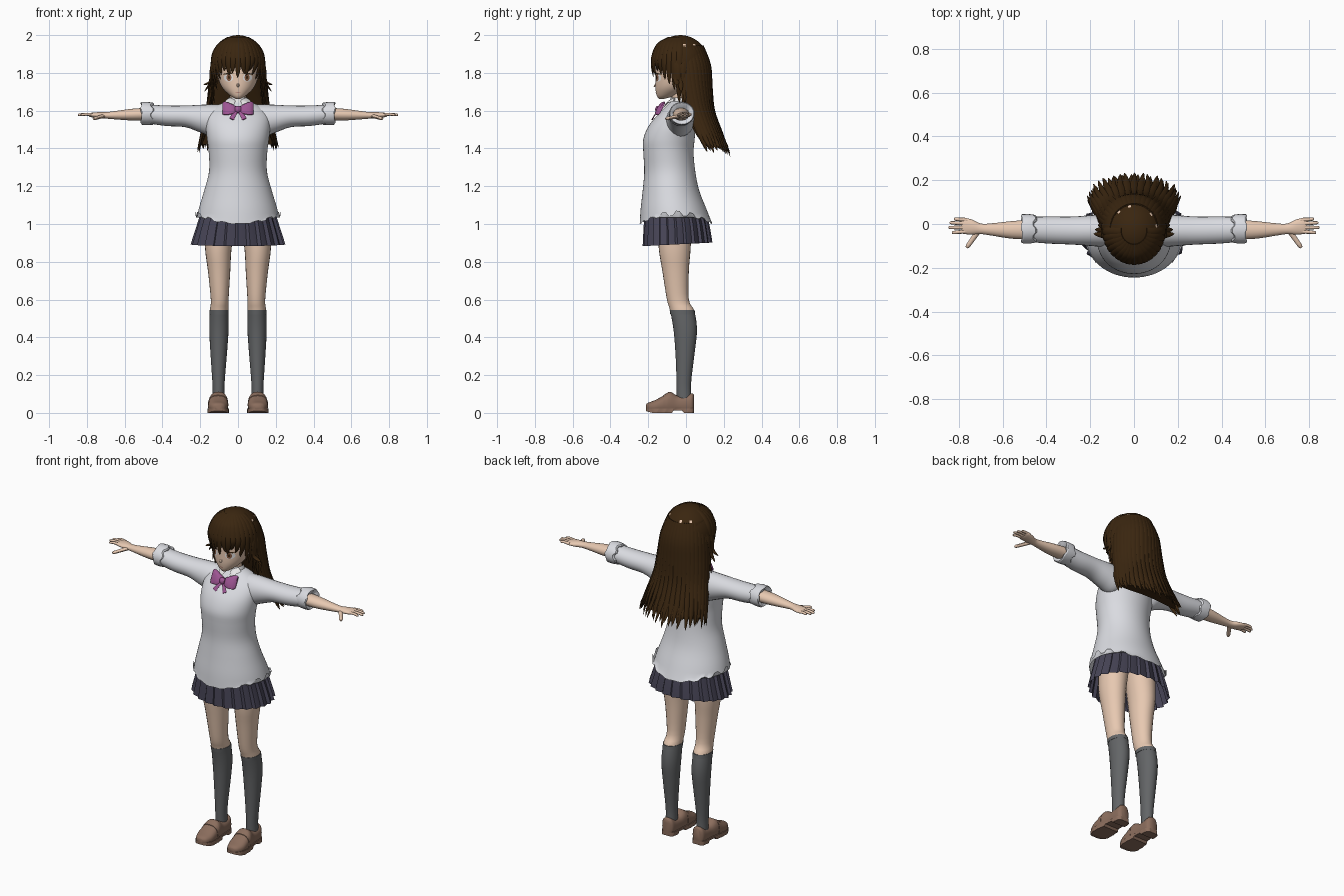
import bpy, bmesh, math, random
from math import sin, cos, pi, radians
from mathutils import Vector
from mathutils.bvhtree import BVHTree

random.seed(4)
if "Cube" in bpy.data.objects:
    bpy.data.objects.remove(bpy.data.objects["Cube"])


def material(name, r, g, b):
    m = bpy.data.materials.new(name)
    m.use_nodes = True
    m.diffuse_color = (r, g, b, 1)
    bsdf = m.node_tree.nodes["Principled BSDF"]
    bsdf.inputs["Base Color"].default_value = (r, g, b, 1)
    bsdf.inputs["Roughness"].default_value = 0.8
    return m


SKIN = material("skin", .80, .58, .44)
HAIR = material("dark brown hair", .042, .019, .005)
KNIT = material("pale grey sweater", .70, .71, .75)
SKIRT = material("navy skirt", .062, .058, .092)
SOCK = material("grey sock", .125, .13, .135)
SHOE = material("brown shoe", .26, .155, .11)
BOW = material("purple bow", .34, .09, .29)
WHITE = material("white", .85, .84, .84)
IRIS = material("brown iris", .25, .11, .06)
LIPS = material("lip pink", .50, .22, .18)


def finish(bm, name, mats, angle=50, paint=None):
    bmesh.ops.recalc_face_normals(bm, faces=bm.faces)
    if paint:
        for f in bm.faces:
            f.material_index = paint(f.calc_center_median())
    me = bpy.data.meshes.new(name)
    bm.to_mesh(me)
    bm.free()
    for m in mats:
        me.materials.append(m)
    ob = bpy.data.objects.new(name, me)
    bpy.context.collection.objects.link(ob)
    bpy.ops.object.select_all(action='DESELECT')
    ob.select_set(True)
    bpy.context.view_layer.objects.active = ob
    bpy.ops.object.shade_smooth_by_angle(angle=radians(angle))
    return ob


def spline(rows, sub):
    """Smooth interpolation through rows of any length."""
    rows = [Vector(r) for r in rows]
    out = []
    for i in range(len(rows) - 1):
        a, b, c, d = rows[max(i - 1, 0)], rows[i], rows[i + 1], rows[min(i + 2, len(rows) - 1)]
        for k in range(sub):
            t = k / sub
            out.append(b + (c - a) * (t / 2) + (a * 2 - b * 5 + c * 4 - d) * (t * t / 2)
                       + (b * 3 - a - c * 3 + d) * (t ** 3 / 2))
    return out + [rows[-1]]


def bridge(bm, rings, caps):
    n = len(rings[0])
    for a, b in zip(rings, rings[1:]):
        for j in range(n):
            bm.faces.new((a[j], a[(j + 1) % n], b[(j + 1) % n], b[j]))
    for use, ring in zip(caps, (rings[0], rings[-1])):
        if use:
            bm.faces.new(ring)


def loft(name, rows, mats, axis='z', n=24, sub=4, power=2, warp=None, caps=(1, 1),
         side=1, angle=50, paint=None):
    """Rows are (position, centre a, centre b, radius a, radius b)."""
    bm = bmesh.new()
    rings = []
    for i, (t, a, b, ra, rb) in enumerate(spline(rows, sub)):
        ring = []
        for j in range(n):
            c, s = cos(2 * pi * j / n), sin(2 * pi * j / n)
            u = a + ra * math.copysign(abs(c) ** (2 / power), c)
            v = b + rb * math.copysign(abs(s) ** (2 / power), s)
            p = Vector({'z': (u, v, t), 'x': (t, u, v), 'y': (u, t, v)}[axis])
            if warp:
                p = warp(p, i, j)
            ring.append(bm.verts.new((p.x * side, p.y, p.z)))
        rings.append(ring)
    bridge(bm, rings, caps)
    return finish(bm, name, mats, angle, paint)


def pointed(u):
    return max(.04, (1 - u ** 4) ** .8)


def rounded(u):
    return (1 - .25 * u) * (1 if u < .9 else .6)


def strands(name, items, mat, shape=pointed, n=6):
    """Tapered strands, each (points, half width, half thickness, outward direction)."""
    bm = bmesh.new()
    for pts, w, th, out in items:
        path = spline(pts, 4)
        rings = []
        for i, p in enumerate(path):
            tan = (path[min(i + 1, len(path) - 1)] - path[max(i - 1, 0)]).normalized()
            sd = tan.cross(Vector(out)).normalized()
            o = sd.cross(tan)
            k = shape(i / (len(path) - 1))
            rings.append([bm.verts.new(p + sd * w * k * cos(2 * pi * j / n)
                                       + o * th * k * sin(2 * pi * j / n)) for j in range(n)])
        bridge(bm, rings, (1, 1))
    return finish(bm, name, [mat])


# Head and neck
head = loft("head", [(1.663, 0, -.128, .012, .014), (1.68, 0, -.105, .042, .05), (1.72, 0, -.072, .083, .09),
                     (1.77, 0, -.05, .105, .112), (1.83, 0, -.04, .115, .12), (1.9, 0, -.035, .108, .112),
                     (1.96, 0, -.03, .07, .075), (1.98, 0, -.03, .02, .02)], [SKIN], n=32)
loft("neck", [(1.57, 0, -.03, .055, .045), (1.63, 0, -.032, .042, .042), (1.72, 0, -.04, .042, .042)], [SKIN])
strands("nose", [([(0, -.15, 1.755), (0, -.163, 1.735), (0, -.168, 1.726)], .008, .006, (0, -1, 0))], SKIN, rounded)

# Face details as thin plates following the head
tree = BVHTree.FromPolygons([v.co for v in head.data.vertices], [p.vertices[:] for p in head.data.polygons])


def plate(name, x, z, w, h, mat, lift, tilt=0):
    bm = bmesh.new()
    rings = []
    for k in (1, .6, .2):
        ring = []
        for j in range(16):
            dx, dz = w * k * cos(pi * j / 8), h * k * sin(pi * j / 8)
            px, pz = x + dx, z + dz + tilt * dx
            hit = tree.ray_cast(Vector((px, -1, pz)), Vector((0, 1, 0)))[0]
            ring.append(bm.verts.new((px, hit.y - lift, pz)))
        rings.append(ring)
    bridge(bm, rings, (0, 1))
    finish(bm, name, [mat])


for s, label in ((1, "left"), (-1, "right")):
    plate(label + "_eye_white", s * .05, 1.775, .025, .021, WHITE, .002)
    plate(label + "_iris", s * .048, 1.775, .013, .019, IRIS, .004)
    plate(label + "_pupil", s * .048, 1.776, .006, .009, HAIR, .006)
    plate(label + "_upper_lash", s * .051, 1.796, .028, .004, HAIR, .005, -.12 * s)
    plate(label + "_eyebrow", s * .05, 1.825, .024, .003, HAIR, .003, -.15 * s)
plate("mouth", 0, 1.697, .014, .0022, LIPS, .002)

# Hair cap, open over the face, with a ring of pale flecks
bm = bmesh.new()
bmesh.ops.create_uvsphere(bm, u_segments=48, v_segments=24, radius=1)
for v in bm.verts:
    v.co = (v.co.x * .143, v.co.y * .153 - .03, v.co.z * .158 + 1.842)
bmesh.ops.delete(bm, geom=[f for f in bm.faces if f.calc_center_median().z < 1.76 or
                           (f.calc_center_median().y < -.05 and f.calc_center_median().z < 1.87)], context='FACES')


def fleck(c):
    step = int((math.atan2(c.y + .03, c.x) + pi) / (2 * pi) * 48)
    return int(1.945 < c.z < 1.959 and step % 4 == 1 and step % 3 != 0)


finish(bm, "hair_cap", [HAIR, SKIN], paint=fleck)

# Long back hair: an inner shell and overlapping locks
loft("back_hair_shell", [(1.42, 0, .165, .19, .04), (1.5, 0, .12, .175, .05), (1.62, 0, .07, .15, .06),
                         (1.75, 0, .03, .138, .085), (1.88, 0, 0, .125, .1)], [HAIR],
     warp=lambda p, i, j: Vector((p.x, p.y - 1.2 * p.x ** 2 * max(0, 1.75 - p.z) * 3, p.z)))
locks = []
for layer in range(2):
    for i in range(21):
        a = radians(-100 + 10 * i + 5 * layer)
        s, c = sin(a), cos(a)
        k = 1 - .07 * layer
        end = 1.345 + .03 * random.random() + .03 * abs(s) + .03 * layer
        dx = random.uniform(-.012, .012)
        locks.append(([(.1 * s, -.02 + .105 * c, 1.94), (.132 * s * k, .005 + .118 * c * k, 1.84),
                       (.148 * s * k, .02 + .112 * c * k, 1.72), (.163 * s * k, .045 + .1 * c * k, 1.6),
                       (.192 * s * k, .09 + .1 * c * k, 1.48), (.207 * s * k + dx, .13 + .105 * c * k, end)],
                      .023, .011, (s, c, 0)))
strands("back_hair_locks", locks, HAIR)

# Fringe and side locks
locks = []
for i in range(17):
    a = radians(-88 + 11 * i)
    s, c = sin(a), cos(a)
    d = abs(i - 8)
    tip = (1.775, 1.80, 1.785, 1.81, 1.79, 1.765, 1.74, 1.71, 1.67)[d]
    mid = (1.9 + tip) / 2
    locks.append(([(.055 * s, -.03 - .06 * c, 1.982), (.1 * s, -.03 - .118 * c, 1.95), (.133 * s, -.03 - .145 * c, 1.89),
                   (.137 * s, -.03 - .15 * c, mid), (.122 * s + random.uniform(-.01, .01), -.03 - .142 * c, tip)],
                  .021, .009, (s, -c, 0)))
strands("fringe", locks, HAIR)
locks = []
for s in (1, -1):
    for y, tx, tz in ((-.05, .185, 1.735), (-.03, .178, 1.70), (-.01, .165, 1.64), (-.04, .125, 1.64), (-.015, .14, 1.60)):
        locks.append(([(s * .12, y, 1.9), (s * .14, y, 1.83), (s * .142, y, 1.76), (s * tx, y + .005, tz)],
                      .019, .009, (s, 0, 0)))
strands("side_locks", locks, HAIR)


# Sweater body with a ragged hem
def hem(p, i, j):
    if i < 2:
        side = cos(2 * pi * j / 64) ** 2
        p.z += (.045 * side + .022 * (j % 4 < 2) * (.15 + side)) * (1 - .5 * i)
    return p


loft("sweater_body", [(1.0, 0, -.053, .226, .192), (1.08, 0, -.066, .208, .174), (1.18, 0, -.08, .178, .149),
                      (1.28, 0, -.086, .153, .135), (1.38, 0, -.093, .155, .133), (1.45, 0, -.09, .164, .136),
                      (1.52, 0, -.073, .17, .124), (1.58, 0, -.048, .165, .1), (1.62, 0, -.033, .125, .076),
                      (1.65, 0, -.03, .058, .05)], [KNIT], n=64, warp=hem, caps=(0, 1))

# Pleated skirt
loft("skirt", [(.892, 0, -.045, .246, .181), (1.0, 0, -.05, .212, .17), (1.1, 0, -.062, .18, .152)], [SKIRT],
     n=96, sub=3, caps=(0, 1), angle=20,
     warp=lambda p, i, j: Vector((p.x * (1.02 - .022 * (j % 4)), (p.y + .05) * (1.02 - .022 * (j % 4)) - .05,
                                  p.z + .05 * (p.y + .05) * (i < 2))))

# Shirt collar and ribbon bow
loft("shirt_collar", [(1.63, 0, -.033, .064, .058), (1.655, 0, -.033, .056, .05), (1.67, 0, -.035, .05, .046)],
     [WHITE], caps=(0, 0))
strands("collar_points", [([(s * .05, -.06, 1.66), (s * .035, -.095, 1.645), (s * .045, -.118, 1.618)],
                           .022, .005, (0, -1, .6)) for s in (1, -1)], WHITE)
for s, label in ((1, "left"), (-1, "right")):
    loft(label + "_bow_loop", [(.0, -.138, 1.605, .008, .012), (.03, -.146, 1.608, .014, .026),
                               (.065, -.142, 1.612, .013, .036), (.082, -.136, 1.612, .006, .032)], [BOW],
         axis='x', n=12, power=3, side=s,
         warp=lambda p, i, j: Vector((p.x, p.y + (p.z - 1.6) * .5, p.z)))
strands("bow_tails", [([(0, -.145, 1.605), (s * .02, -.163, 1.58), (s * .034, -.178, 1.555)], .014, .004, (0, -1, .5))
                      for s in (1, -1)], BOW, lambda u: .5 + .5 * u)
loft("bow_knot", [(-.016, -.144, 1.606, .012, .016), (0, -.147, 1.606, .017, .02), (.016, -.144, 1.606, .012, .016)],
     [BOW], axis='x', n=12)

# Limbs, built once for each side
shoe_rows = [(-.212, .105, .03, .018, .014), (-.2, .105, .03, .036, .024), (-.165, .106, .033, .051, .034),
             (-.12, .105, .043, .052, .048), (-.085, .104, .052, .048, .06), (-.045, .102, .045, .042, .046),
             (0, .102, .045, .04, .048), (.03, .102, .05, .036, .054), (.042, .102, .05, .022, .046)]


def flat_bottom(p, i, j):
    return Vector((p.x, p.y, max(p.z, .016)))


def sole_shape(p, i, j):
    low = .012 if -.075 < p.y < -.02 else max(0, -.18 - p.y) * .3
    return Vector((p.x, p.y, low if p.z < .03 else .024))


for s, label in ((1, "left"), (-1, "right")):
    loft(label + "_sleeve", [(.06, -.03, 1.57, .06, .06), (.13, -.03, 1.548, .074, .085), (.2, -.03, 1.558, .07, .073),
                             (.28, -.03, 1.57, .064, .057), (.38, -.028, 1.573, .062, .054),
                             (.47, -.025, 1.582, .058, .05)], [KNIT], axis='x', side=s)
    loft(label + "_cuff", [(.445, -.024, 1.583, .05, .045), (.45, -.022, 1.584, .065, .059),
                           (.505, -.022, 1.585, .067, .061), (.508, -.022, 1.585, .055, .05),
                           (.49, -.022, 1.583, .03, .025)], [KNIT], axis='x', sub=2, side=s, angle=30,
         warp=lambda p, i, j: p + Vector(((.012 * (j % 4 < 2) if i < 3 else .006 * (j % 5 < 2)), 0, 0)))
    loft(label + "_forearm_and_palm", [(.47, -.026, 1.582, .045, .034), (.56, -.027, 1.579, .04, .031),
                                       (.65, -.025, 1.576, .028, .022), (.7, -.022, 1.575, .024, .017),
                                       (.74, -.014, 1.576, .034, .016), (.775, -.009, 1.577, .037, .012),
                                       (.788, -.009, 1.577, .033, .008)], [SKIN], axis='x', n=20, side=s)
    fingers = [([(s * .765, y0, 1.578), (s * (tx + .775) / 2, (y0 + y1) / 2, 1.581), (s * tx, y1, 1.577)],
                .0095, .0085, (0, 0, 1))
               for y0, y1, tx in ((.019, .023, .822), (.002, .006, .842), (-.016, -.016, .848), (-.034, -.04, .832))]
    fingers.append(([(s * .71, -.03, 1.572), (s * .735, -.066, 1.565), (s * .765, -.108, 1.557)],
                    .013, .011, (0, 0, 1)))
    strands(label + "_fingers", fingers, SKIN, rounded, 8)

    loft(label + "_leg", [(.06, .103, -.01, .032, .038), (.13, .103, -.012, .031, .038), (.2, .103, -.01, .035, .041),
                          (.32, .102, -.005, .044, .051), (.44, .101, -.004, .051, .062), (.54, .1, -.02, .049, .064),
                          (.6, .097, -.043, .047, .058), (.75, .1, -.055, .059, .07), (.88, .104, -.06, .071, .085),
                          (1.06, .09, -.06, .085, .09)], [SKIN, SOCK], side=s, paint=lambda c: int(c.z < .54))
    loft(label + "_sock_cuff", [(.522, .1, -.017, .051, .066), (.544, .1, -.0205, .051, .066)], [SOCK],
         side=s, sub=1)
    loft(label + "_shoe_upper", shoe_rows, [SHOE], axis='y', power=2.5, side=s, warp=flat_bottom)
    loft(label + "_shoe_sole", [(y, x, .03, r * 1.06 + .001, .02) for y, x, z, r, h in shoe_rows], [SHOE],
         axis='y', side=s, warp=sole_shape, angle=35)
    loft(label + "_shoe_strap", [(-.12, .105, .043, .054, .051), (-.098, .1045, .048, .052, .059)], [SHOE],
         axis='y', power=2.5, side=s, sub=2, warp=flat_bottom)
